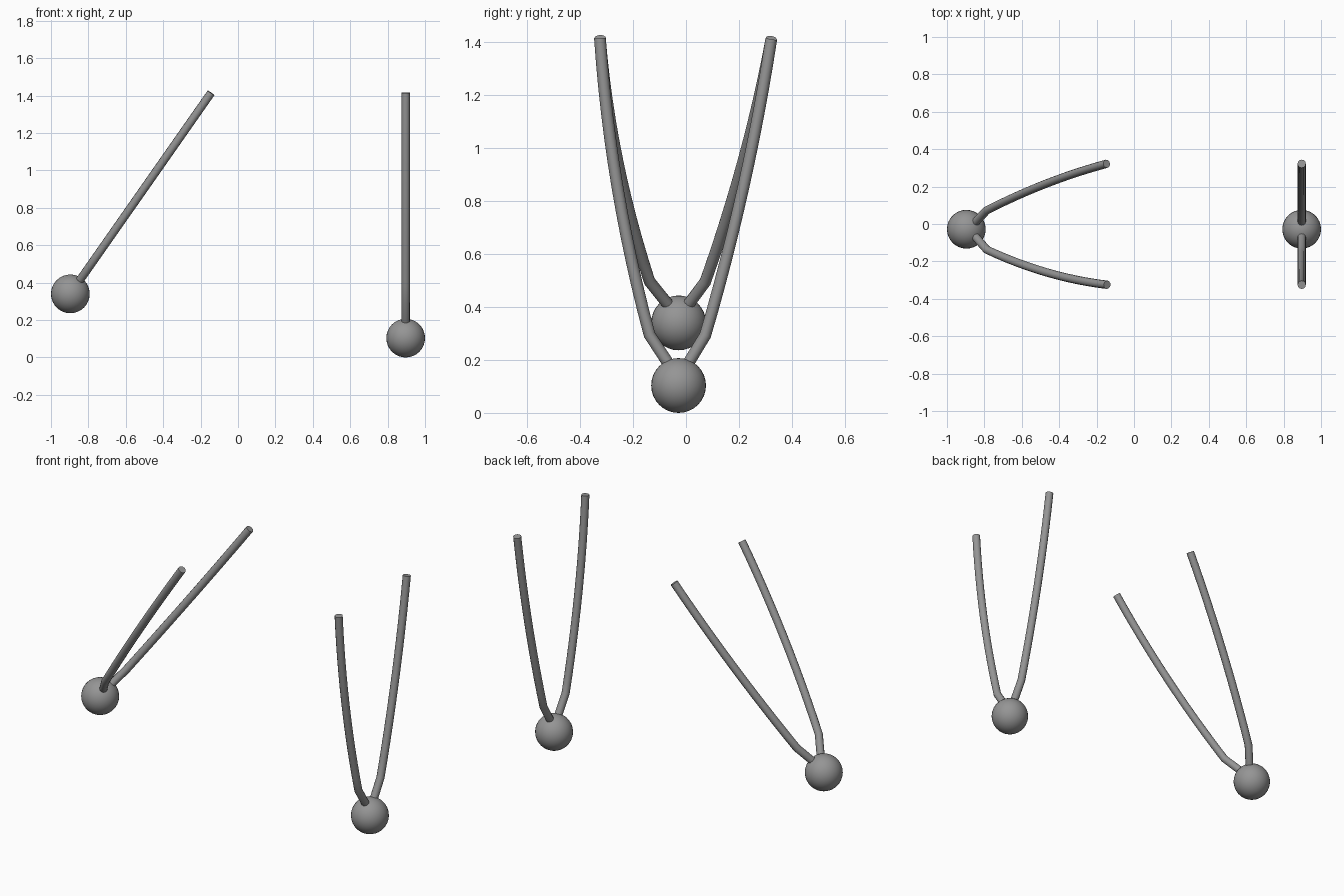
import bpy, math

if "Cube" in bpy.data.objects:
    bpy.data.objects.remove(bpy.data.objects["Cube"])

grey = bpy.data.materials.new("mid grey")
grey.diffuse_color = (0.3, 0.3, 0.3, 1)
grey.use_nodes = True
grey.node_tree.nodes["Principled BSDF"].inputs["Base Color"].default_value = grey.diffuse_color

BALL_R, ROD_R, BALL_Y = 0.1035, 0.0222, -0.028

# Rod paths as (y, distance from ball centre): root, kink, middle, tip
RODS = {
    "front_rod": [(-0.045, 0.05), (-0.138, 0.192), (-0.259, 0.75), (-0.325, 1.312)],
    "back_rod": [(-0.012, 0.05), (0.073, 0.19), (0.217, 0.75), (0.322, 1.308)],
}


def finish(obj, name):
    obj.name = name
    obj.data.materials.clear()
    obj.data.materials.append(grey)
    bpy.ops.object.select_all(action='DESELECT')
    obj.select_set(True)
    bpy.context.view_layer.objects.active = obj
    bpy.ops.object.shade_smooth_by_angle(angle=math.radians(40))


def arc(a, m, b, n=12):
    """Points on the parabola through a, m (halfway) and b."""
    pts = []
    for i in range(n + 1):
        t = i / n
        w = (2 * (t - 0.5) * (t - 1), 4 * t * (1 - t), 2 * t * (t - 0.5))
        pts.append(tuple(w[0] * p + w[1] * q + w[2] * r for p, q, r in zip(a, m, b)))
    return pts


def rod(name, path, centre, tilt):
    root, kink, mid, tip = path
    pts = [root] + arc(kink, mid, tip)
    curve = bpy.data.curves.new(name, 'CURVE')
    curve.dimensions = '3D'
    curve.bevel_depth = ROD_R
    curve.bevel_resolution = 4
    curve.use_fill_caps = True
    spline = curve.splines.new('POLY')
    spline.points.add(len(pts) - 1)
    for p, (y, s) in zip(spline.points, pts):
        p.co = (centre[0] + s * math.sin(tilt), y, centre[2] + s * math.cos(tilt), 1)
    obj = bpy.data.objects.new(name, curve)
    bpy.context.collection.objects.link(obj)
    bpy.ops.object.select_all(action='DESELECT')
    obj.select_set(True)
    bpy.context.view_layer.objects.active = obj
    bpy.ops.object.convert(target='MESH')
    finish(bpy.context.object, name)


def pendulum(label, x, z, tilt):
    # Ball
    bpy.ops.mesh.primitive_uv_sphere_add(segments=32, ring_count=16, radius=BALL_R,
                                         location=(x, BALL_Y, z))
    finish(bpy.context.object, label + "_ball")
    # Pair of curved rods spreading up from the ball
    for name, path in RODS.items():
        rod(label + "_" + name, path, (x, BALL_Y, z), tilt)


pendulum("hanging", 0.8965, 0.1035, 0)
pendulum("swung", -0.8965, 0.340, math.radians(35))
